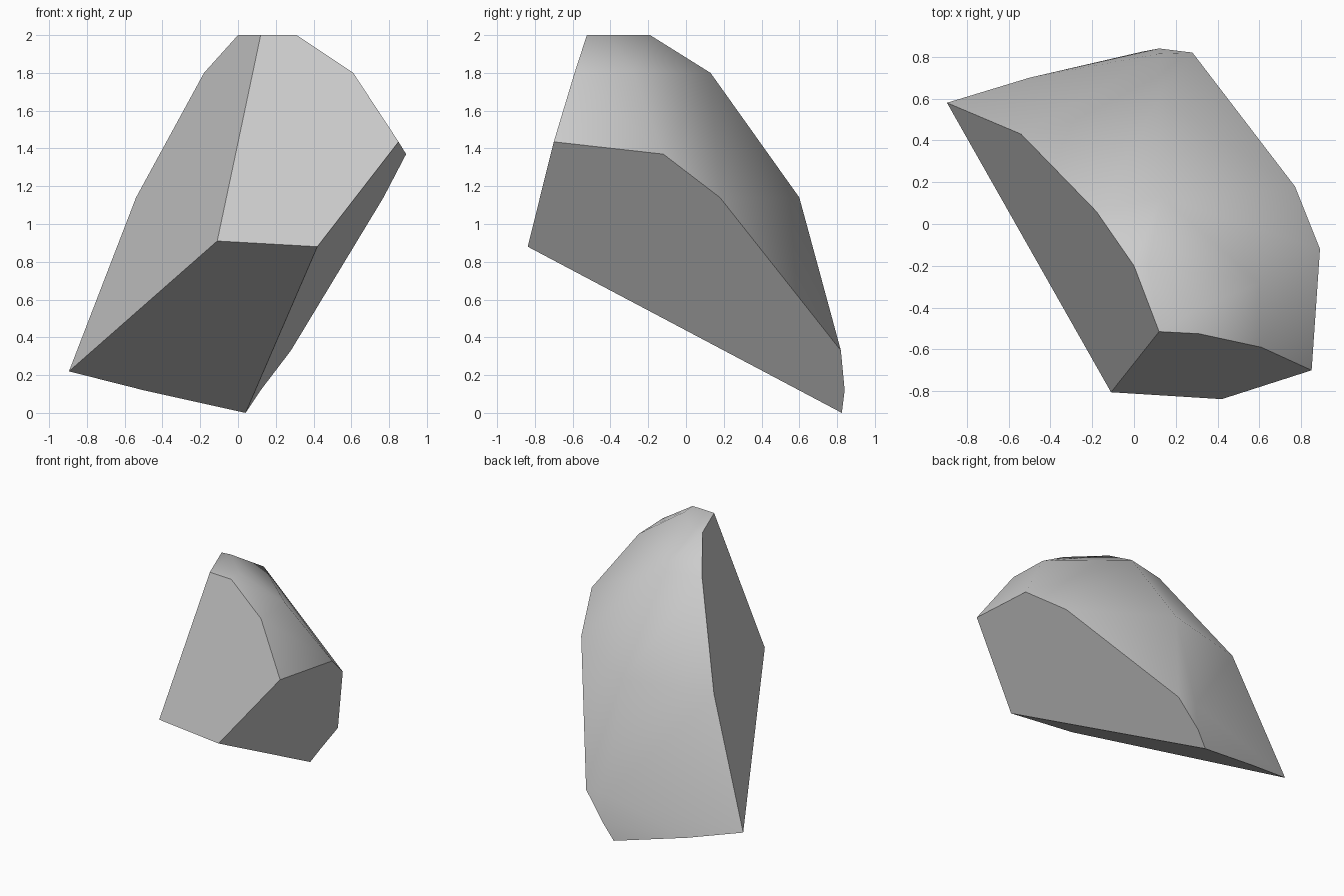
import bpy
import bmesh

cube = bpy.data.objects.get("Cube")
if cube:
    bpy.data.objects.remove(cube, do_unlink=True)

# Corners along the four cut planes of the rock chunk
corners = {
    "left_base": (-0.895, 0.58, 0.22),
    "left_low": (-0.54, 0.43, 1.14),
    "left_high": (-0.18, 0.06, 1.8),
    "left_top": (0, -0.2, 2),
    "crown": (0.12, -0.515, 2),
    "front_top": (0.31, -0.525, 2),
    "front_high": (0.61, -0.59, 1.8),
    "front_side": (0.85, -0.7, 1.435),
    "side_high": (0.89, -0.12, 1.37),
    "side_mid": (0.77, 0.18, 1.14),
    "side_low": (0.28, 0.82, 0.33),
    "side_base": (0.12, 0.84, 0.12),
    "foot": (0.04, 0.825, 0),
    "back_base": (-0.5, 0.7, 0.12),
    "inner_right": (-0.11, -0.805, 0.91),
    "inner_left": (0.42, -0.838, 0.88),
}

# Points of the rounded outer surface between the cuts
dome = [
    (0.07, -0.19, 2), (0.3, -0.41, 2),
    (0.13, 0.13, 1.8), (0.6, -0.28, 1.8),
    (0.12, 0.6, 1.14),
    (0.12, 0.815, 0.33),
]

# Flat broken faces, each named by the corners that bound it
cuts = [
    "left_base left_low left_high left_top crown inner_right",
    "crown front_top front_high front_side inner_left inner_right",
    "inner_left front_side side_high side_mid side_low side_base foot",
    "left_base back_base foot inner_left inner_right",
]

# Wrap all points in one convex shell
bm = bmesh.new()
named = {name: bm.verts.new(point) for name, point in corners.items()}
for point in dome:
    bm.verts.new(point)
bmesh.ops.convex_hull(bm, input=bm.verts[:])
bm.normal_update()
for face in bm.faces:
    face.smooth = True

# Merge each cut into a single flat face with a sharp border
for cut in cuts:
    border = {named[name] for name in cut.split() if named[name].is_valid}
    group = [f for f in bm.faces if all(v in border for v in f.verts)]
    merged = bmesh.ops.dissolve_faces(bm, faces=group)["region"]
    for face in merged or [f for f in group if f.is_valid]:
        face.smooth = False
        for edge in face.edges:
            edge.smooth = False

# Drop points left inside the shell
loose = [v for v in bm.verts if not v.link_faces]
bmesh.ops.delete(bm, geom=loose, context="VERTS")
bmesh.ops.recalc_face_normals(bm, faces=bm.faces[:])

mesh = bpy.data.meshes.new("rock_chunk")
bm.to_mesh(mesh)
bm.free()
rock = bpy.data.objects.new("rock_chunk", mesh)
bpy.context.collection.objects.link(rock)

# Plain stone colour
stone = bpy.data.materials.new("stone_grey")
stone.use_nodes = True
grey = (0.605, 0.605, 0.605, 1)
stone.diffuse_color = grey
stone.node_tree.nodes["Principled BSDF"].inputs["Base Color"].default_value = grey
mesh.materials.append(stone)
